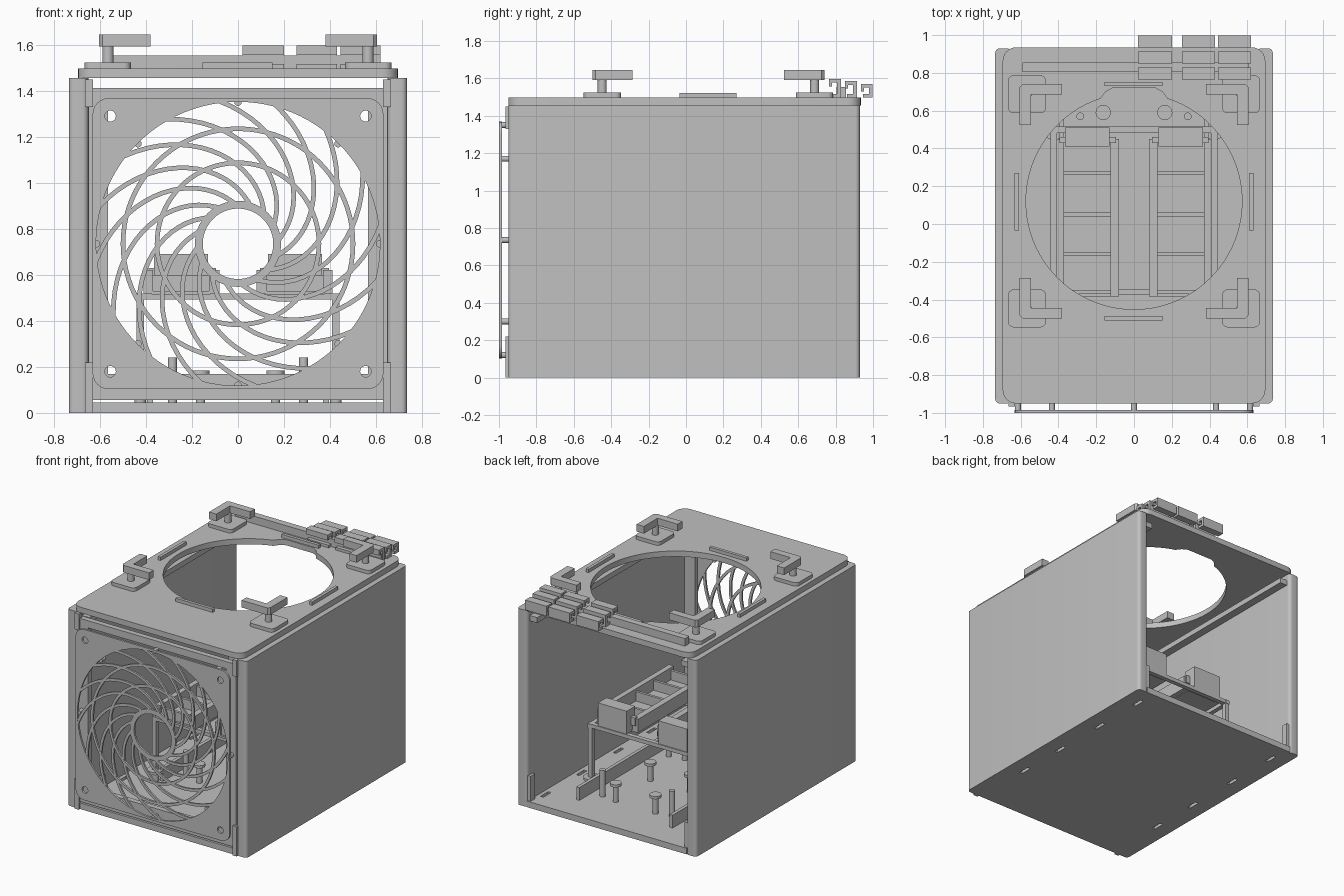
import bpy, bmesh, math
from mathutils import Vector, Matrix

if "Cube" in bpy.data.objects:
    bpy.data.objects.remove(bpy.data.objects["Cube"])

grey = bpy.data.materials.new("plain_grey")
grey.diffuse_color = (0.53, 0.53, 0.53, 1)
grey.use_nodes = True
grey.node_tree.nodes["Principled BSDF"].inputs["Base Color"].default_value = grey.diffuse_color


def finish(ob):
    ob.data.materials.clear()
    ob.data.materials.append(grey)
    bpy.context.scene.collection.objects.link(ob)
    bpy.ops.object.select_all(action='DESELECT')
    ob.select_set(True)
    bpy.context.view_layer.objects.active = ob
    bpy.ops.object.shade_smooth_by_angle(angle=math.radians(35))
    return ob


def boxes(name, spans):
    """Boxes given as (x0, x1, y0, y1, z0, z1), joined in one object."""
    bm = bmesh.new()
    for x0, x1, y0, y1, z0, z1 in spans:
        m = Matrix.Translation(((x0 + x1) / 2, (y0 + y1) / 2, (z0 + z1) / 2)) @ \
            Matrix.Diagonal((abs(x1 - x0), abs(y1 - y0), abs(z1 - z0), 1))
        bmesh.ops.create_cube(bm, size=1, matrix=m)
    me = bpy.data.meshes.new(name)
    bm.to_mesh(me)
    bm.free()
    return finish(bpy.data.objects.new(name, me))


def rods(name, items, axis='Z', sides=24):
    """Cylinders given as (centre a, centre b, radius, start, end)."""
    bm = bmesh.new()
    for a, b, r, s, e in items:
        if axis == 'Z':
            m = Matrix.Translation((a, b, (s + e) / 2))
        else:
            m = Matrix.Translation((a, (s + e) / 2, b)) @ Matrix.Rotation(math.pi / 2, 4, 'X')
        bmesh.ops.create_cone(bm, cap_ends=True, segments=sides, radius1=r, radius2=r,
                              depth=e - s, matrix=m)
    me = bpy.data.meshes.new(name)
    bm.to_mesh(me)
    bm.free()
    return finish(bpy.data.objects.new(name, me))


def slab(name, outlines, low, high, axis='Z'):
    """Flat plate from outlines (inner ones become holes), extruded along an axis."""
    cu = bpy.data.curves.new(name + "_outline", 'CURVE')
    cu.dimensions, cu.fill_mode = '2D', 'BOTH'
    cu.extrude = (high - low) / 2
    for pts in outlines:
        sp = cu.splines.new('POLY')
        sp.points.add(len(pts) - 1)
        for p, co in zip(sp.points, pts):
            p.co = (co[0], co[1], 0, 1)
        sp.use_cyclic_u = True
    tmp = bpy.data.objects.new(name + "_tmp", cu)
    bpy.context.scene.collection.objects.link(tmp)
    bpy.context.view_layer.update()
    me = bpy.data.meshes.new_from_object(tmp.evaluated_get(bpy.context.evaluated_depsgraph_get()))
    bpy.data.objects.remove(tmp)
    mid = (low + high) / 2
    me.transform(Matrix.Translation((0, 0, mid)) if axis == 'Z' else
                 Matrix.Translation((0, mid, 0)) @ Matrix.Rotation(math.pi / 2, 4, 'X'))
    return finish(bpy.data.objects.new(name, me))


def circle(cx, cy, r, n=64):
    return [(cx + r * math.cos(2 * math.pi * i / n), cy + r * math.sin(2 * math.pi * i / n))
            for i in range(n)]


def rect(x0, x1, y0, y1, r=0.0, n=6):
    if r == 0:
        return [(x0, y0), (x1, y0), (x1, y1), (x0, y1)]
    pts = []
    for k, (cx, cy) in enumerate([(x1 - r, y1 - r), (x0 + r, y1 - r), (x0 + r, y0 + r), (x1 - r, y0 + r)]):
        for i in range(n + 1):
            a = (k + i / n) * math.pi / 2
            pts.append((cx + r * math.cos(a), cy + r * math.sin(a)))
    return pts


SIDES = (-1, 1)

# Case walls and slotted base
for s, side in zip(SIDES, ("left", "right")):
    x0, x1 = sorted((s * 0.65, s * 0.735))
    slab(side + "_wall", [rect(x0, x1, -0.95, 0.93, 0.025)], 0, 1.455)
    boxes(side + "_lid_rail", [(s * 0.59, s * 0.65, -0.9, 0.9, 1.37, 1.41)])
    boxes(side + "_corner_clips", [(s * 0.63, s * 0.665, -0.965, -0.93, 1.33, 1.45),
                                   (s * 0.63, s * 0.665, -0.965, -0.93, 0.0, 0.22),
                                   (s * 0.63, s * 0.655, 0.87, 0.92, 0.04, 0.23)])
slots = [rect(s * 0.61 - 0.012, s * 0.61 + 0.012, y - 0.045, y + 0.045)
         for s in SIDES for y in (0.77, 0.35, -0.08, -0.47)]
slab("base", [rect(-0.655, 0.655, -0.95, 0.93)] + slots, 0, 0.045)

# Front frame behind the fan guard
slab("front_frame", [rect(-0.65, 0.65, 0.055, 1.413), rect(-0.565, 0.565, 0.17, 1.36)],
     -0.95, -0.91, 'Y')

# Fan guard: plate, rings, curved arms and spacers
CZ = 0.735
screws = [circle(sx * 0.555, CZ + sz * 0.555, 0.024, 20) for sx in SIDES for sz in SIDES]
slab("guard_plate", [rect(-0.632, 0.632, 0.103, 1.368, 0.07), circle(0, CZ, 0.617, 96)] + screws,
     -1.0, -0.985, 'Y')
for name, r, w in (("guard_hub", 0.17, 0.034), ("guard_inner_ring", 0.352, 0.02),
                   ("guard_outer_ring", 0.5, 0.02)):
    slab(name, [circle(0, CZ, r + w / 2, 80), circle(0, CZ, r - w / 2, 80)], -1.0, -0.985, 'Y')


def guard_arm(start, n=18):
    path = []
    for i in range(n + 1):
        t = i / n
        r, a = 0.165 + 0.46 * t, start + 1.7 * t ** 0.8
        path.append(Vector((r * math.cos(a), CZ + r * math.sin(a))))
    left, right = [], []
    for i, p in enumerate(path):
        d = (path[min(i + 1, n)] - path[max(i - 1, 0)]).normalized()
        off = Vector((-d.y, d.x)) * 0.01
        left.append(tuple(p + off))
        right.append(tuple(p - off))
    return left + right[::-1]


for k in range(16):
    slab(f"guard_arm_{k + 1}", [guard_arm(k * math.pi / 8)], -0.999, -0.986, 'Y')
rods("guard_spacers", [(0.615 * math.cos(k * math.pi / 4), CZ + 0.615 * math.sin(k * math.pi / 4),
                        0.016, -0.99, -0.95) for k in range(8)], 'Y', 16)

# Lid with round opening and a notch at its back
HY, HR = 0.12, 0.572
hole = [(HR * math.cos(a), HY + HR * math.sin(a)) for a in
        (math.radians(108 + i * 324 / 80) for i in range(81))]
hole += [(0.15, 0.70), (0.11, 0.722), (-0.11, 0.722), (-0.15, 0.70)]
slab("lid", [rect(-0.695, 0.695, -0.95, 0.935, 0.07), hole], 1.455, 1.497)
boxes("lid_back_strip", [(-0.59, 0.61, 0.805, 0.855, 1.49, 1.553)])
boxes("lid_tabs", [(-0.632, -0.61, -0.035, 0.27, 1.49, 1.522), (0.61, 0.632, -0.035, 0.27, 1.49, 1.522),
                   (-0.155, 0.15, -0.51, -0.487, 1.49, 1.522), (-0.155, 0.15, 0.73, 0.753, 1.49, 1.522)])

# Corner latches: pad, pin and angled arm
for sx in SIDES:
    for sy in SIDES:
        tag = ("back" if sy > 0 else "front") + ("_right" if sx > 0 else "_left")

        def place(pts):
            return [(sx * x, HY + sy * y) for x, y in pts]
        slab(tag + "_latch_pad", [place(rect(0.466, 0.667, 0.467, 0.667, 0.03))], 1.49, 1.523)
        rods(tag + "_latch_pin", [(sx * 0.565, HY + sy * 0.568, 0.024, 1.5, 1.6)])
        slab(tag + "_latch_arm", [place([(0.605, 0.405), (0.545, 0.405), (0.545, 0.565), (0.38, 0.565),
                                         (0.38, 0.62), (0.59, 0.62), (0.605, 0.605)])], 1.592, 1.645)

# Cable hooks on the back edge of the lid
for i, (x0, x1) in enumerate(((0.02, 0.2), (0.255, 0.43), (0.445, 0.62))):
    parts = []
    for y, top in ((0.765, 1.597), (0.85, 1.585), (0.935, 1.57)):
        parts += [(x0, x1, y, y + 0.063, top - 0.02, top),
                  (x0, x1, y + 0.043, y + 0.063, 1.505, top),
                  (x0, x1, y, y + 0.016, top - 0.04, top),
                  (x0, x1, y + 0.012, y + 0.063, 1.497, 1.517)]
    boxes(f"cable_hook_{i + 1}", parts)

# Floor fittings: stand-offs, pegs and long ribs
standoffs, pegs = [], []
for s in SIDES:
    for y in (0.59, 0.185, -0.22):
        standoffs += [(s * 0.163, y, 0.02, 0.04, 0.17), (s * 0.163, y, 0.04, 0.165, 0.185)]
    for y in (0.57, -0.205):
        pegs.append((s * 0.285, y, 0.02, 0.04, 0.24))
rods("floor_standoffs", standoffs)
rods("floor_pegs", pegs)
boxes("floor_ribs", [(s * 0.37, s * 0.395, -0.35, 0.72, 0.04, 0.14) for s in SIDES])

# Raised stand: feet, legs and top frame
feet, legs = [], []
for s in SIDES:
    for y in (0.5, -0.36):
        feet += [(s * 0.425, y, 0.025, 0.04, 0.12), (s * 0.425, y, 0.055, 0.105, 0.125)]
        legs.append((s * 0.408, s * 0.442, y - 0.017, y + 0.017, 0.12, 0.5))
rods("stand_feet", feet)
boxes("stand_legs", legs)
boxes("stand_frame", [(s * 0.408, s * 0.442, -0.377, 0.52, 0.492, 0.52) for s in SIDES] +
      [(-0.442, 0.442, y - 0.017, y + 0.017, 0.492, 0.52) for y in (0.5, -0.36)])

# Two drive racks with rails, cross bars and end blocks
for s, side in zip(SIDES, ("left", "right")):
    boxes(side + "_rack_rails", [(s * 0.37, s * 0.41, -0.385, 0.45, 0.52, 0.62),
                                 (s * 0.08, s * 0.125, -0.385, 0.45, 0.52, 0.62)])
    boxes(side + "_rack_bars", [(s * 0.12, s * 0.375, y - 0.01, y + 0.01, 0.52, 0.6)
                                for y in (0.27, 0.05, -0.16, -0.36)])
    boxes(side + "_rack_floor", [(s * 0.12, s * 0.375, -0.385, 0.45, 0.515, 0.53)])
    boxes(side + "_rack_block", [(s * 0.13, s * 0.365, 0.41, 0.51, 0.52, 0.69),
                                 (s * 0.095, s * 0.395, 0.43, 0.46, 0.57, 0.63)])
